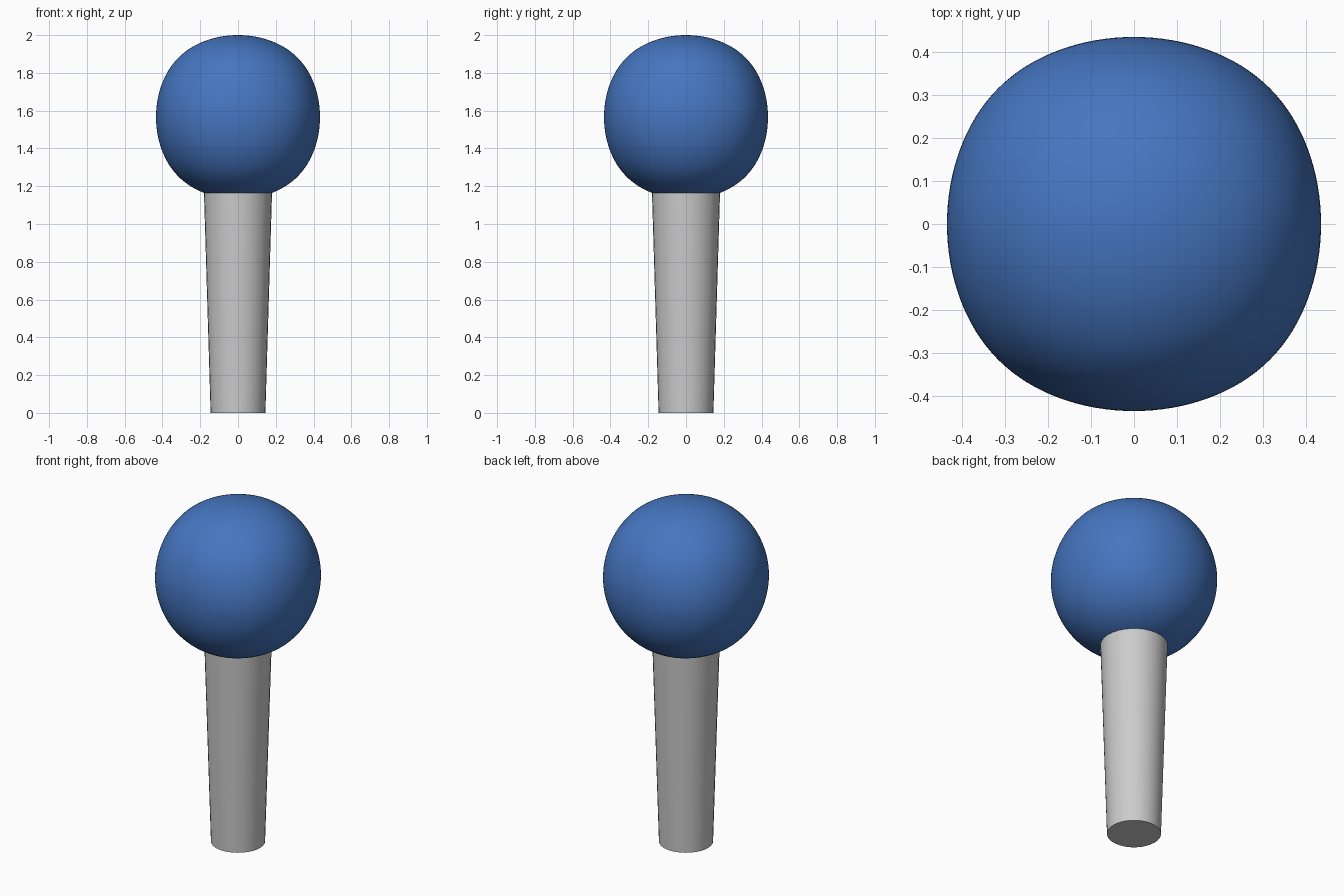
import bpy, math

if "Cube" in bpy.data.objects:
    bpy.data.objects.remove(bpy.data.objects["Cube"])

HEAD_R = 0.434          # half extent of the rounded head
HEAD_Z = 2.0 - HEAD_R

# Blue head: a cube rounded by subdivision (limit surface is 0.8395 of the cube)
bpy.ops.mesh.primitive_cube_add(size=2 * HEAD_R / 0.8395, location=(0, 0, HEAD_Z))
head = bpy.context.object
head.name = "rounded_head"
sub = head.modifiers.new("rounding", 'SUBSURF')
sub.levels = sub.render_levels = 5
bpy.ops.object.shade_smooth()
blue = bpy.data.materials.new("blue")
blue.diffuse_color = (0.06, 0.18, 0.53, 1)
blue.use_nodes = True
blue.node_tree.nodes["Principled BSDF"].inputs["Base Color"].default_value = blue.diffuse_color
head.data.materials.append(blue)

# Grey handle: tapered round post, its top tucked into the head
HANDLE_H = 1.19
bpy.ops.mesh.primitive_cone_add(vertices=32, radius1=0.145, radius2=0.181,
                                depth=HANDLE_H, location=(0, 0, HANDLE_H / 2))
handle = bpy.context.object
handle.name = "tapered_handle"
bpy.ops.object.shade_smooth_by_angle(angle=math.radians(30))
